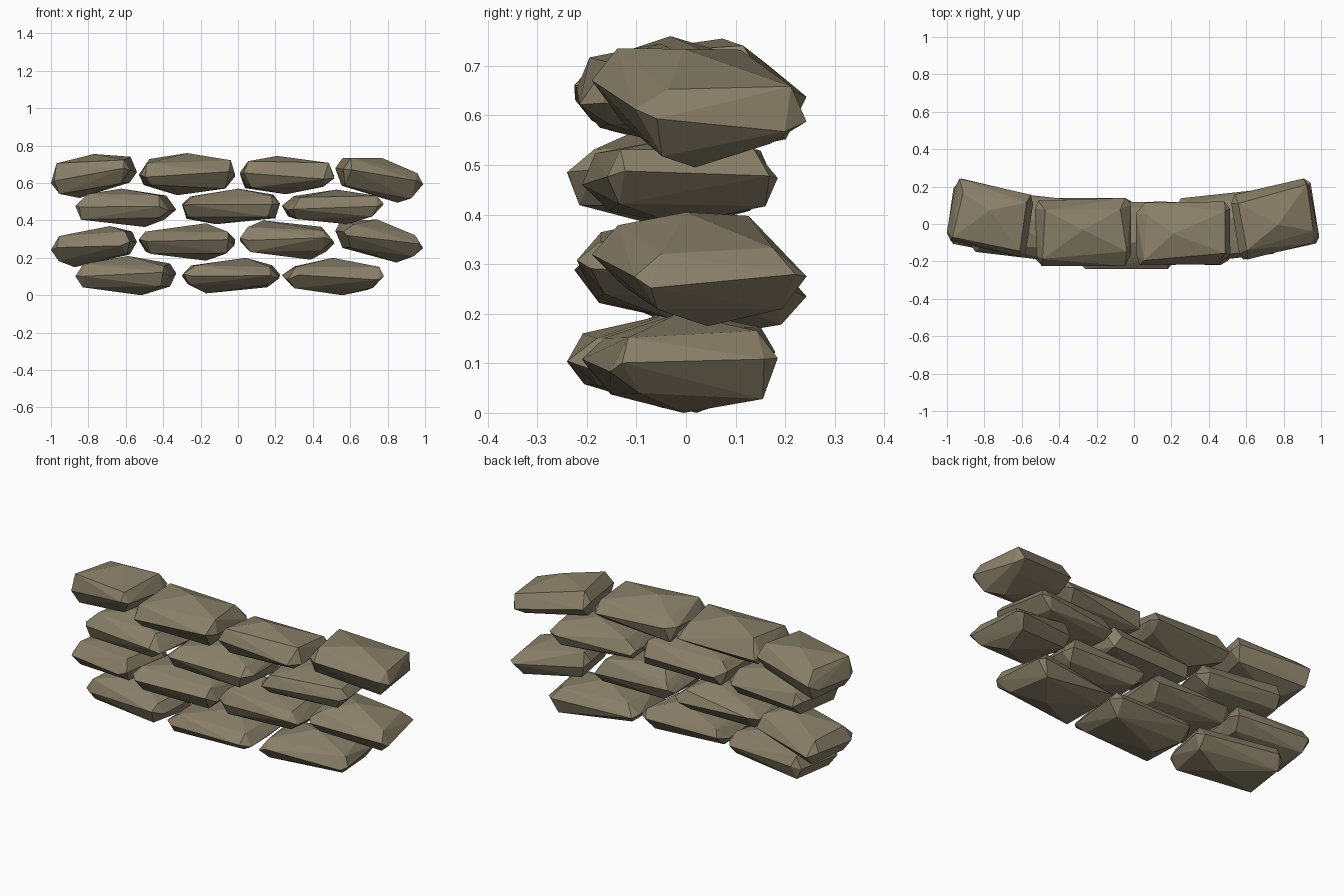
import bpy, bmesh, random
from math import radians
from mathutils import Vector, Euler

cube = bpy.data.objects.get("Cube")
if cube:
    bpy.data.objects.remove(cube, do_unlink=True)

# One canvas colour for every bag
canvas = bpy.data.materials.new("khaki canvas")
canvas.use_nodes = True
colour = (0.25, 0.215, 0.14, 1)
canvas.diffuse_color = colour
bsdf = canvas.node_tree.nodes["Principled BSDF"]
bsdf.inputs["Base Color"].default_value = colour
bsdf.inputs["Roughness"].default_value = 0.9

HALF = Vector((0.26, 0.18, 0.105))


def bag_points(rng, crown, belly):
    """Seam outline, upper and lower shoulders, and a crown and a belly point."""
    def jitter(amount):
        return rng.uniform(-amount, amount)

    points = []
    for sx in (-1, 1):
        for sy in (-1, 1):
            # Blunt corners of the seam
            points.append((sx * (0.98 + jitter(0.02)),
                           sy * (0.74 + jitter(0.12)), jitter(0.18)))
            points.append((sx * (0.84 + jitter(0.07)),
                           sy * (0.97 + jitter(0.03)), jitter(0.18)))
            # Shoulders above and below the seam
            for sz in (-1, 1):
                points.append((sx * (0.8 + jitter(0.09)),
                               sy * (0.7 + jitter(0.14)),
                               sz * (0.6 + jitter(0.13))))
    points.append((crown, jitter(0.25), 1))
    points.append((belly, jitter(0.25), -1))
    return [Vector(a * b for a, b in zip(p, HALF)) for p in points]


def sandbag(name, place, yaw, tilt, crown, belly, seed):
    """A faceted bag, turned and then fitted into its place in the wall."""
    turn = Euler((0, radians(tilt), radians(yaw))).to_matrix()
    points = [turn @ p for p in bag_points(random.Random(seed), crown, belly)]
    low = [min(p[i] for p in points) for i in range(3)]
    high = [max(p[i] for p in points) for i in range(3)]
    bm = bmesh.new()
    for p in points:
        bm.verts.new([a + (b - a) * (p[i] - low[i]) / (high[i] - low[i])
                      for i, (a, b) in enumerate(place)])
    hull = bmesh.ops.convex_hull(bm, input=bm.verts)
    loose = [g for g in hull["geom_interior"] if isinstance(g, bmesh.types.BMVert)]
    bmesh.ops.delete(bm, geom=loose, context="VERTS")
    bmesh.ops.recalc_face_normals(bm, faces=bm.faces)
    mesh = bpy.data.meshes.new(name)
    bm.to_mesh(mesh)
    bm.free()
    mesh.materials.append(canvas)
    bpy.context.collection.objects.link(bpy.data.objects.new(name, mesh))


# Columns of a course: x range, y range, yaw, tilt
three = [((-0.87, -0.33), (-0.2, 0.18), -7, 0),
         ((-0.30, 0.225), (-0.24, 0.12), 0, 0),
         ((0.235, 0.78), (-0.21, 0.185), 7, 0)]
four = [((-1.0, -0.54), (-0.175, 0.243), -11, -5),
        ((-0.53, -0.015), (-0.225, 0.14), 1, 0),
        ((0.01, 0.515), (-0.22, 0.12), 0, 1),
        ((0.52, 0.99), (-0.19, 0.243), 11, 8)]

# Courses from the ground up: columns, then each bag's base, top,
# and how far along the bag its crown and belly lie
courses = [
    ("bottom", three, [(0, 0.21, 0.05, 0.3), (0.01, 0.20, 0.3, -0.5),
                       (0, 0.20, 0, 0.2)]),
    ("second", four, [(0.15, 0.37, 0.4, -0.5), (0.185, 0.385, 0.4, 0.4),
                      (0.19, 0.40, -0.5, 0.5), (0.175, 0.405, -0.1, 0.5)]),
    ("third", three, [(0.365, 0.57, -0.1, 0.4), (0.38, 0.57, 0.15, -0.3),
                      (0.38, 0.565, 0.1, 0.3)]),
    ("top", four, [(0.52, 0.755, 0, -0.4), (0.535, 0.76, 0, -0.2),
                   (0.54, 0.745, -0.2, 0), (0.495, 0.735, 0, 0.5)]),
]
for row, (label, columns, bags) in enumerate(courses):
    for col, ((xs, ys, yaw, tilt), bag) in enumerate(zip(columns, bags)):
        base, top, crown, belly = bag
        # The lowest full-width course stops a little short at its left end
        sandbag(f"{label}_sandbag_{col + 1}", (xs, ys, (base, top)),
                yaw, tilt, crown, belly, row * 10 + col)
